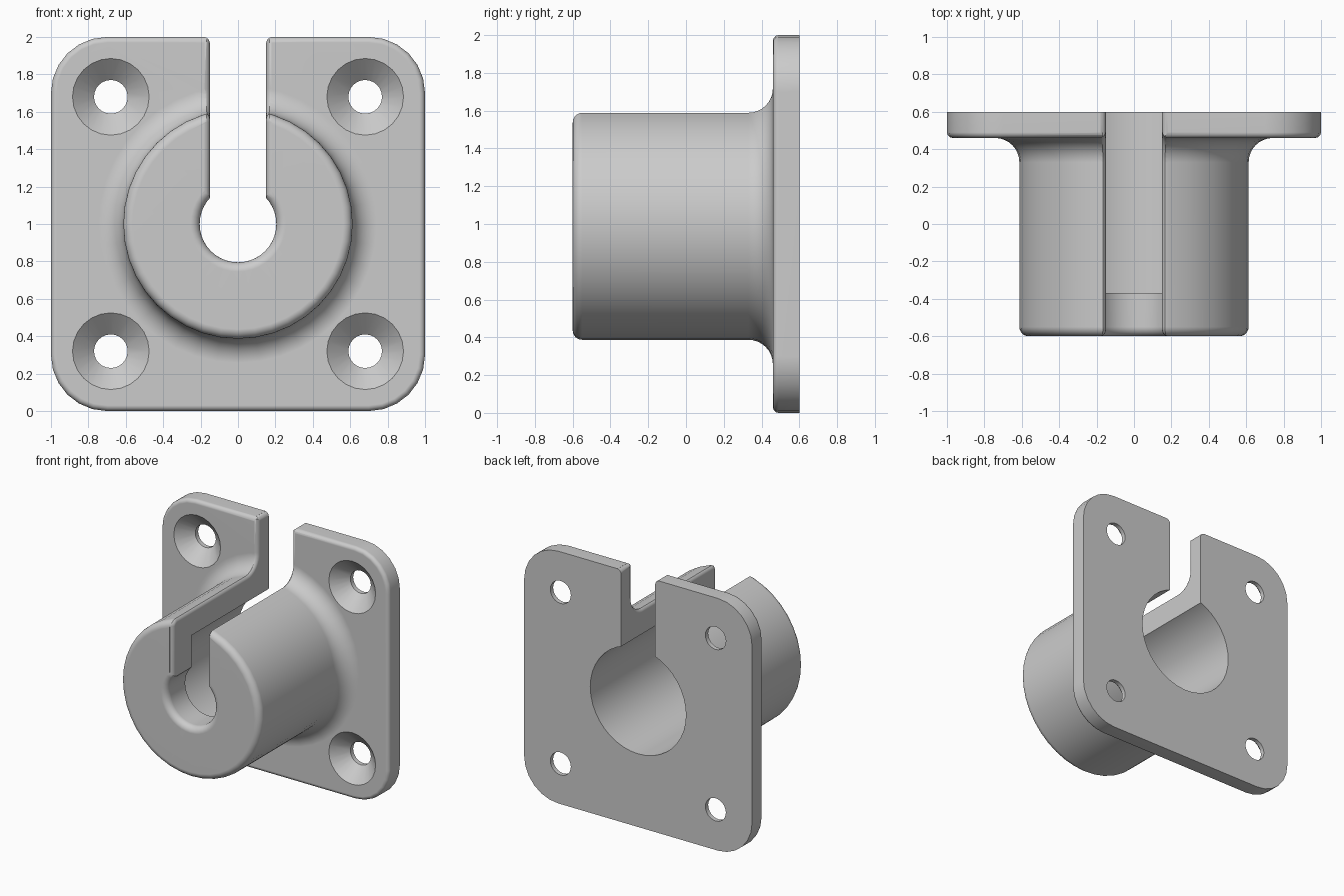
import bpy, bmesh, math
from mathutils import Vector, Matrix

cube = bpy.data.objects.get("Cube")
if cube:
    bpy.data.objects.remove(cube, do_unlink=True)

CZ = 1.0                       # height of the bore axis
FRONT, FACE, BACK = -0.6, 0.46, 0.6
BOSS_R, FILLET, ROUND = 0.613, 0.13, 0.05
SLOT, SLOT_ROUND = 0.15, 0.035

grey = bpy.data.materials.new("light grey")
grey.use_nodes = True
colour = (0.6, 0.6, 0.6, 1)
grey.diffuse_color = colour
grey.node_tree.nodes["Principled BSDF"].inputs["Base Color"].default_value = colour


def finish(name, bm):
    bmesh.ops.remove_doubles(bm, verts=bm.verts, dist=1e-5)
    bmesh.ops.recalc_face_normals(bm, faces=bm.faces)
    mesh = bpy.data.meshes.new(name)
    bm.to_mesh(mesh)
    bm.free()
    mesh.materials.append(grey)
    ob = bpy.data.objects.new(name, mesh)
    bpy.context.collection.objects.link(ob)
    return ob


def arc(cx, cy, r, a0, a1, n=6):
    angles = [math.radians(a0 + (a1 - a0) * i / n) for i in range(n + 1)]
    return [(cx + r * math.cos(a), cy + r * math.sin(a)) for a in angles]


def lathe(name, profile, x=0, z=CZ, steps=40):
    """Turn (radius, y) points, which start and end on the axis, about y."""
    bm = bmesh.new()
    rings = []
    for radius, y in profile:
        count = steps if radius > 0 else 1
        turn = [math.tau * i / steps for i in range(count)]
        rings.append([bm.verts.new((x + radius * math.cos(a), y, z + radius * math.sin(a)))
                      for a in turn])
    for a, b in zip(rings, rings[1:]):
        for i in range(steps):
            j = (i + 1) % steps
            corners = [a[i % len(a)], a[j % len(a)], b[j % len(b)], b[i % len(b)]]
            bm.faces.new(list(dict.fromkeys(corners)))
    return finish(name, bm)


def combine(target, tool, operation):
    mod = target.modifiers.new(operation, "BOOLEAN")
    mod.operation, mod.solver, mod.object = operation, "EXACT", tool
    bpy.context.view_layer.objects.active = target
    bpy.ops.object.modifier_apply(modifier=mod.name)
    bpy.data.objects.remove(tool, do_unlink=True)


# Mounting plate with rounded corners and a softened front rim
def make_plate():
    bm = bmesh.new()
    r = 0.3
    outline = []
    for sx, sz, a in ((1, 1, 0), (-1, 1, 90), (-1, -1, 180), (1, -1, 270)):
        outline += arc(sx * (1 - r), CZ + sz * (1 - r), r, a, a + 90)
    back = [bm.verts.new((x, BACK, z)) for x, z in outline]
    front = [bm.verts.new((x, FACE, z)) for x, z in outline]
    bm.faces.new(back)
    bm.faces.new(front)
    for i in range(len(outline)):
        bm.faces.new((back[i - 1], back[i], front[i], front[i - 1]))
    bmesh.ops.recalc_face_normals(bm, faces=bm.faces)
    rim = [e for e in bm.edges if all(v in front for v in e.verts)]
    bmesh.ops.bevel(bm, geom=rim, offset=0.03, segments=3, profile=0.5, affect="EDGES")
    return finish("mounting_bracket", bm)


bracket = make_plate()

# Hollow boss, flowing into the plate through a fillet
front_round = arc(BOSS_R - ROUND, FRONT + ROUND, ROUND, -90, 0)
base_fillet = arc(BOSS_R + FILLET, FACE - FILLET, FILLET, 180, 90, 8)
boss = lathe("boss", [(0, FRONT)] + front_round + base_fillet
             + [(BOSS_R + FILLET, 0.52), (0, 0.52)])
combine(bracket, boss, "UNION")

# Stepped bore with a rounded mouth
mouth = arc(0.255, FRONT + ROUND, ROUND, -90, -180)
bore = lathe("bore", [(0, -0.7), (0.255, -0.7)] + mouth
             + [(0.205, -0.37), (0.42, -0.37), (0.42, 0.7), (0, 0.7)])
combine(bracket, bore, "DIFFERENCE")

# Four countersunk screw holes
for sx in (-1, 1):
    for sz in (-1, 1):
        hole = lathe("screw_hole", [(0, 0.4), (0.205, 0.4), (0.205, FACE), (0.09, 0.565),
                                    (0.09, 0.7), (0, 0.7)], sx * 0.68, CZ + sz * 0.68, 24)
        combine(bracket, hole, "DIFFERENCE")

# Open slot from the bore to the top
bm = bmesh.new()
bmesh.ops.create_cube(bm, size=1, matrix=Matrix.Translation((0, 0, CZ + 0.6))
                      @ Matrix.Diagonal((2 * SLOT, 1.6, 1.2, 1)))
combine(bracket, finish("slot", bm), "DIFFERENCE")

# Rounding of the slot edges, swept along the (y, z) outline of the slot
top = CZ + math.sqrt(BOSS_R ** 2 - SLOT ** 2)
path = [(FRONT, CZ + 0.12)]
path += arc(FRONT + ROUND, top - ROUND, ROUND, 180, 90)
path += arc(FACE - FILLET, top + FILLET, FILLET, -90, 0, 8)
path += [(FACE, 2 * CZ), (0.7, 2 * CZ)]
path = [Vector(p) for p in path]
dirs = [(b - a).normalized() for a, b in zip(path, path[1:])]
normals = [Vector((d.y, -d.x)) for d in dirs]


def inward(i):
    """Mitred unit offset into the material."""
    a, b = normals[max(i - 1, 0)], normals[min(i, len(normals) - 1)]
    return (a + b) / (1 + a.dot(b))


r = SLOT_ROUND
curve = [(SLOT + r - w, r - d) for w, d in arc(0, 0, r, 80, 0, 4)]
half = [(curve[0][0], -0.015)] + curve
section = half + [(-x, d) for x, d in reversed(half)]
bm = bmesh.new()
rows = []
for i, p in enumerate(path):
    n = inward(i)
    rows.append([bm.verts.new((x, p.x + n.x * d, p.y + n.y * d)) for x, d in section])
for a, b in zip(rows, rows[1:]):
    for j in range(len(section)):
        k = (j + 1) % len(section)
        bm.faces.new((a[j], a[k], b[k], b[j]))
bm.faces.new(rows[0])
bm.faces.new(rows[-1])
combine(bracket, finish("slot_rounding", bm), "DIFFERENCE")

# Smooth curved faces, crisp edges
bpy.ops.object.select_all(action="DESELECT")
bracket.select_set(True)
bpy.context.view_layer.objects.active = bracket
bpy.ops.object.shade_smooth_by_angle(angle=math.radians(32))
weighted = bracket.modifiers.new("even_shading", "WEIGHTED_NORMAL")
weighted.keep_sharp = True
